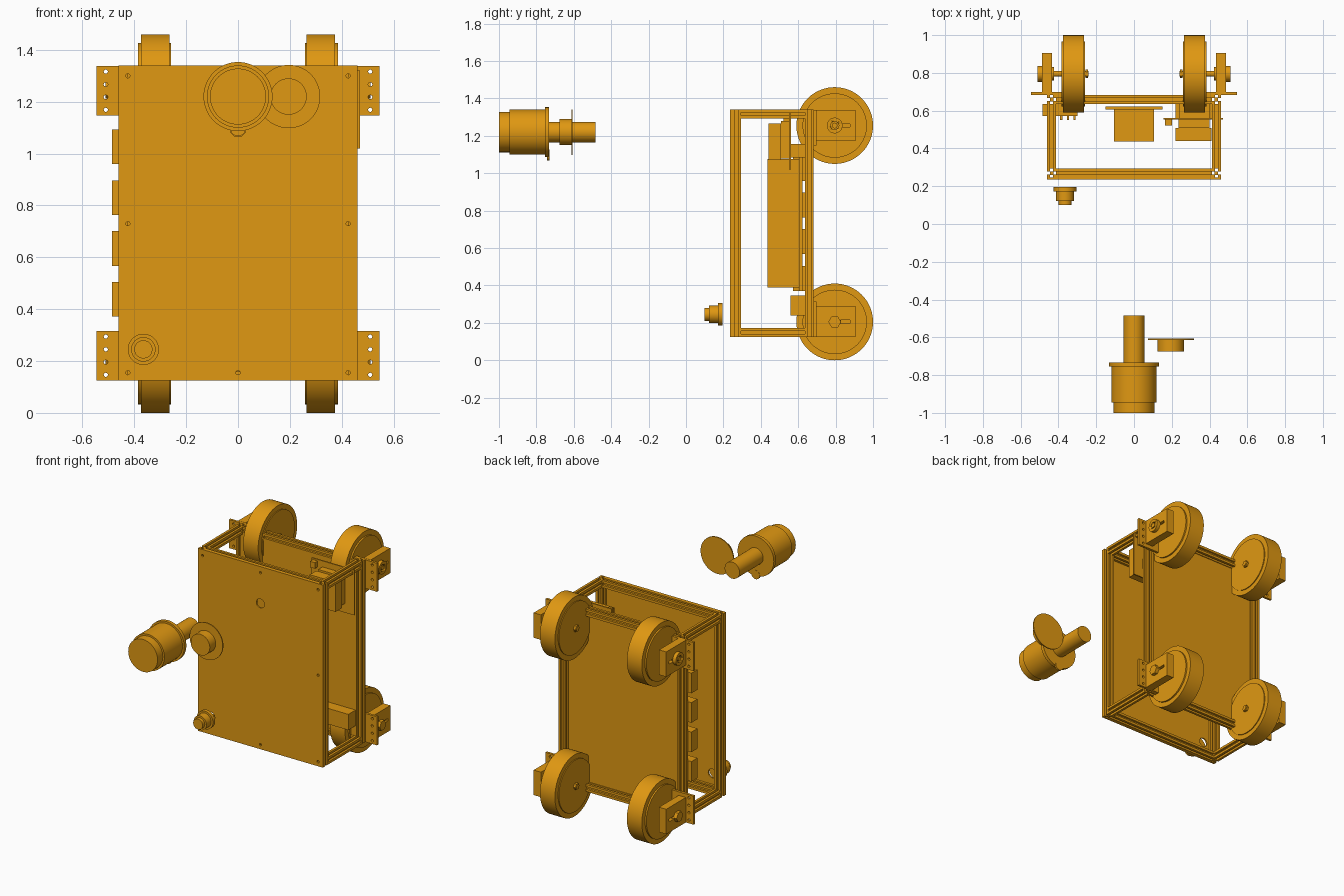
import bpy, bmesh, math
from mathutils import Matrix, Vector

if "Cube" in bpy.data.objects:
    bpy.data.objects.remove(bpy.data.objects["Cube"], do_unlink=True)

amber = bpy.data.materials.new("amber")
amber.use_nodes = True
amber.diffuse_color = (0.745, 0.314, 0.006, 1)
amber.node_tree.nodes["Principled BSDF"].inputs["Base Color"].default_value = amber.diffuse_color

TURN = {"x": Matrix.Rotation(math.pi / 2, 4, "Y"),
        "y": Matrix.Rotation(-math.pi / 2, 4, "X"),
        "z": Matrix.Identity(4)}


def finish(name, bm, smooth=False):
    bmesh.ops.recalc_face_normals(bm, faces=bm.faces)
    mesh = bpy.data.meshes.new(name)
    bm.to_mesh(mesh)
    bm.free()
    mesh.materials.append(amber)
    obj = bpy.data.objects.new(name, mesh)
    bpy.context.collection.objects.link(obj)
    if smooth:
        bpy.ops.object.select_all(action="DESELECT")
        obj.select_set(True)
        bpy.context.view_layer.objects.active = obj
        bpy.ops.object.shade_smooth_by_angle(angle=math.radians(30))
    return obj


def box(name, xs, ys, zs):
    """Box from its extents on each axis."""
    bm = bmesh.new()
    bmesh.ops.create_cube(bm, size=1)
    spans = [sorted(s) for s in (xs, ys, zs)]
    for v in bm.verts:
        v.co = Vector([lo + (c + 0.5) * (hi - lo) for c, (lo, hi) in zip(v.co, spans)])
    return finish(name, bm)


def rod(name, axis, centre, radius, length, sides=48):
    bm = bmesh.new()
    bmesh.ops.create_cone(bm, cap_ends=True, segments=sides, radius1=radius, radius2=radius,
                          depth=length, matrix=Matrix.Translation(centre) @ TURN[axis])
    return finish(name, bm, sides > 8)


def turned(name, x, z, profile, sides=64):
    """Solid of revolution about a front-to-back axis; profile is (y, radius)."""
    bm = bmesh.new()
    pts = [(profile[0][0], 0)] + profile + [(profile[-1][0], 0)]
    verts = [bm.verts.new((x + r, y, z)) for y, r in pts]
    edges = [bm.edges.new(pair) for pair in zip(verts, verts[1:])]
    bmesh.ops.spin(bm, geom=verts + edges, cent=(x, 0, z), axis=(0, 1, 0),
                   angle=2 * math.pi, steps=sides)
    bmesh.ops.remove_doubles(bm, verts=bm.verts, dist=1e-5)
    return finish(name, bm, True)


def cut(obj, cutters):
    for cutter in cutters:
        cutter.hide_render = True
        mod = obj.modifiers.new("cut", "BOOLEAN")
        mod.operation, mod.solver, mod.object = "DIFFERENCE", "EXACT", cutter
        bpy.context.view_layer.objects.active = obj
        bpy.ops.object.modifier_apply(modifier=mod.name)
        bpy.data.objects.remove(cutter, do_unlink=True)


def slotted_bar(name, axis, centre, length, half=0.024, slot=0.008, depth=0.014):
    """Square extrusion with a groove along each of its four sides."""
    side = [(half, -half), (half, -slot), (half - depth, -slot),
            (half - depth, slot), (half, slot)]
    bm = bmesh.new()
    ring = []
    for k in range(4):
        rot = Matrix.Rotation(k * math.pi / 2, 3, "Z")
        ring += [bm.verts.new(rot @ Vector((a, b, -length / 2))) for a, b in side]
    face = bm.faces.new(ring)
    out = bmesh.ops.extrude_face_region(bm, geom=[face])["geom"]
    bmesh.ops.translate(bm, vec=(0, 0, length),
                        verts=[g for g in out if isinstance(g, bmesh.types.BMVert)])
    bm.transform(Matrix.Translation(centre) @ TURN[axis])
    return finish(name, bm)


# Frame of slotted bars
PX, FY, RY, LZ, HZ = 0.436, 0.269, 0.659, 0.149, 1.316
MY, MZ = (FY + RY) / 2, (LZ + HZ) / 2
for y, where in ((FY, "front"), (RY, "rear")):
    for s in (-1, 1):
        slotted_bar(where + "_post", "z", (s * PX, y, MZ), HZ - LZ + 0.048)
    for z in (LZ, HZ):
        slotted_bar(where + "_crossbar", "x", (0, y, z), 2 * PX - 0.048)
for s in (-1, 1):
    for z in (LZ, HZ):
        slotted_bar("side_bar", "y", (s * PX, MY, z), RY - FY - 0.048)

# Front panel with screw holes and openings for the controls
front_panel = box("front_panel", (-0.46, 0.46), (0.235, 0.245), (0.125, 1.34))
holes = [(x, z, 0.008) for x in (-0.425, 0, 0.425) for z in (0.155, 0.73, 1.30)
         if (x, z) != (0, 0.73)]
holes += [(0, 1.095, 0.03), (-0.365, 0.245, 0.03)]
cut(front_panel, [rod("cutter", "y", (x, 0.24, z), r, 0.1, 24) for x, z, r in holes])

# Rear panel carrying the electronics
box("rear_panel", (-0.42, 0.42), (0.636, 0.646), (0.165, 1.30))

# Wheels, axles and brackets
WY = 0.795
for s in (-1, 1):
    for low, z in ((True, 0.205), (False, 1.255)):
        rod("tyre", "x", (s * 0.32, WY, z), 0.205, 0.11, 72)
        rod("wheel_disc", "x", (s * 0.322, WY, z), 0.172, 0.126, 64)
        rod("axle", "x", (s * 0.375, WY, z), 0.015, 0.27, 24)
        rod("axle_head", "x", (s * 0.25, WY, z), 0.022, 0.014, 6)
        rod("inner_washer", "x", (s * 0.43, WY, z), 0.035, 0.014)
        z0 = 0.125 if low else 1.147
        mount = box("bracket_flange", (s * 0.35, s * 0.545), (0.683, 0.699), (z0, z0 + 0.19))
        cut(mount, [rod("cutter", "y", (s * 0.51, 0.69, z0 + 0.022 + k * 0.049), 0.008, 0.1, 20)
                    for k in range(4)])
        w0 = 0.125 if low else 1.172
        web = box("bracket_web", (s * 0.435, s * 0.488), (0.699, 0.905), (w0, w0 + 0.166))
        cut(web, [box("cutter", (s * 0.4, s * 0.55), (WY + 0.03, 0.878), (z - 0.009, z + 0.009))])
        if low:
            rod("hex_nut", "x", (s * 0.498, WY, z), 0.034, 0.026, 6)
        else:
            bearing = rod("bearing", "x", (s * 0.498, WY, z), 0.042, 0.026)
            cut(bearing, [rod("cutter", "x", (s * 0.51, WY, z), 0.022, 0.03, 32)])

# Battery pack and its backing plate
box("battery_pack", (-0.105, 0.105), (0.437, 0.61), (0.39, 1.075))
box("battery_plate", (-0.15, 0.15), (0.605, 0.622), (0.37, 1.09))

# Row of side connectors
for k in range(4):
    z = 0.438 + k * 0.196
    box("connector", (-0.485, -0.30), (0.572, 0.636), (z - 0.067, z + 0.067))
    for x in (-0.385, -0.35, -0.315):
        box("connector_tab", (x - 0.006, x + 0.006), (0.55, 0.572), (z - 0.03, z + 0.03))

# Control board with its display block and standoffs
box("control_board", (0.155, 0.47), (0.552, 0.561), (1.02, 1.32))
box("board_module", (0.235, 0.40), (0.508, 0.552), (1.08, 1.28))
box("board_block", (0.22, 0.41), (0.440, 0.508), (1.07, 1.267))
box("board_plug", (0.165, 0.20), (0.522, 0.552), (1.27, 1.31))
box("board_support", (0.24, 0.40), (0.561, 0.636), (1.085, 1.155))
box("power_unit", (0.22, 0.42), (0.56, 0.636), (0.24, 0.345))

# Detached front parts
turned("large_lamp", 0, 1.22,
       [(-1.0, 0.108), (-0.945, 0.108), (-0.945, 0.12), (-0.755, 0.12), (-0.755, 0.133),
        (-0.733, 0.133), (-0.733, 0.055), (-0.485, 0.055)])
rod("lamp_key", "y", (0, -0.737, 1.097), 0.03, 0.012, 32)
turned("flanged_knob", 0.195, 1.22,
       [(-0.675, 0.07), (-0.613, 0.07), (-0.613, 0.122), (-0.606, 0.122)])
turned("small_knob", -0.365, 0.245,
       [(0.1, 0.035), (0.122, 0.035), (0.122, 0.047), (0.172, 0.047),
        (0.172, 0.06), (0.195, 0.06)])
